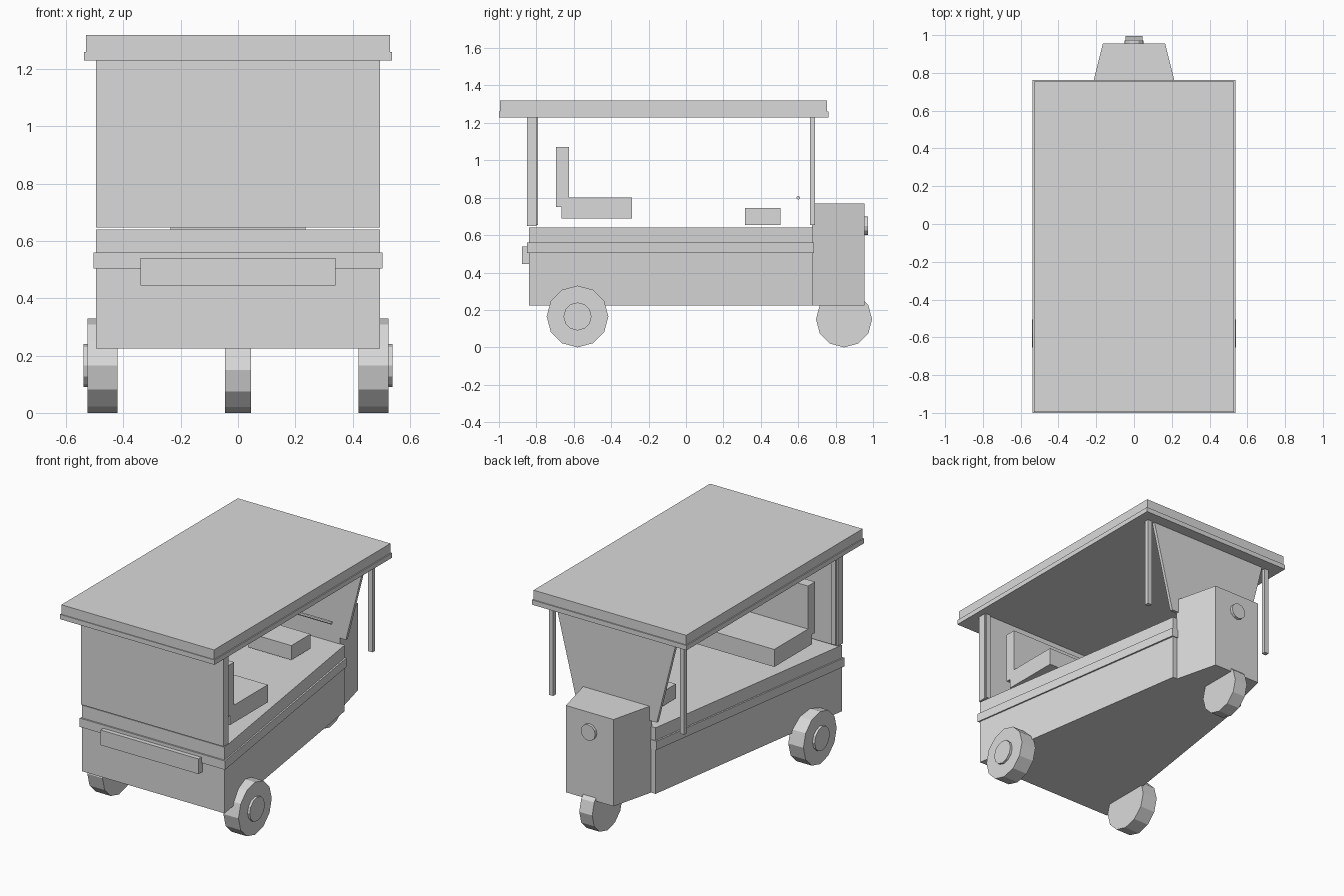
import bpy, bmesh, math
from mathutils import Matrix

cube = bpy.data.objects.get("Cube")
if cube:
    bpy.data.objects.remove(cube, do_unlink=True)

grey = bpy.data.materials.new("plain_grey")
grey.use_nodes = True
colour = (0.7, 0.7, 0.7, 1)
grey.diffuse_color = colour
grey.node_tree.nodes["Principled BSDF"].inputs["Base Color"].default_value = colour


def finish(name, bm):
    bmesh.ops.recalc_face_normals(bm, faces=bm.faces)
    mesh = bpy.data.meshes.new(name)
    bm.to_mesh(mesh)
    bm.free()
    mesh.materials.append(grey)
    obj = bpy.data.objects.new(name, mesh)
    bpy.context.collection.objects.link(obj)
    return obj


def extrude_outline(name, outline, offset):
    """Closed solid from a flat outline swept along an offset."""
    bm = bmesh.new()
    face = bm.faces.new([bm.verts.new(p) for p in outline])
    swept = bmesh.ops.extrude_face_region(bm, geom=[face])["geom"]
    verts = [v for v in swept if isinstance(v, bmesh.types.BMVert)]
    bmesh.ops.translate(bm, verts=verts, vec=offset)
    return finish(name, bm)


def tapered(name, rear, front, z0, z1):
    """Upright solid with a trapezoid plan; rear and front are (half width, y)."""
    (rw, ry), (fw, fy) = rear, front
    plan = [(-rw, ry, z0), (rw, ry, z0), (fw, fy, z0), (-fw, fy, z0)]
    return extrude_outline(name, plan, (0, 0, z1 - z0))


def box(name, half_width, y0, y1, z0, z1):
    return tapered(name, (half_width, y0), (half_width, y1), z0, z1)


def disc(name, centre, radius, depth, axis="X", sides=12):
    turn = Matrix.Rotation(math.pi / 2, 4, "Y" if axis == "X" else "X")
    bm = bmesh.new()
    bmesh.ops.create_cone(bm, cap_ends=True, segments=sides, radius1=radius,
                          radius2=radius, depth=depth,
                          matrix=Matrix.Translation(centre) @ turn)
    return finish(name, bm)


# Body and nose
tapered("body", (0.495, -0.84), (0.265, 0.68), 0.225, 0.64)
tapered("body_trim", (0.505, -0.85), (0.275, 0.685), 0.505, 0.56)
tapered("nose", (0.235, 0.675), (0.165, 0.955), 0.225, 0.77)
box("rear_bumper", 0.34, -0.878, -0.835, 0.445, 0.54)
disc("headlight", (0, 0.957, 0.65), 0.05, 0.03, "Y")

# Canopy
box("roof", 0.53, -0.995, 0.755, 1.255, 1.32)
box("roof_lip", 0.537, -1.0, 0.762, 1.23, 1.26)
box("rear_panel", 0.495, -0.85, -0.80, 0.648, 1.235)
windshield = [(-0.28, 0.67, 0.68), (0.28, 0.67, 0.68),
              (0.42, 0.67, 1.235), (-0.42, 0.67, 1.235)]
extrude_outline("windshield", windshield, (0, 0.02, 0))

# Seats and steering
box("rear_seat", 0.41, -0.665, -0.29, 0.69, 0.80)
box("rear_backrest", 0.41, -0.695, -0.625, 0.75, 1.07)
box("driver_seat", 0.15, 0.315, 0.505, 0.655, 0.745)
disc("handlebar", (0, 0.60, 0.80), 0.01, 0.46, sides=8)

# Posts and wheels
for side, sign in (("left", 1), ("right", -1)):
    for end, x, y0, y1 in (("front", 0.455, 0.663, 0.69), ("rear", 0.47, -0.82, -0.79)):
        post = box(f"{end}_post_{side}", 0.015, y0, y1, 0.655, 1.235)
        post.location.x = sign * x
    disc(f"rear_wheel_{side}", (sign * 0.4725, -0.58, 0.165), 0.165, 0.105)
    disc(f"rear_hub_{side}", (sign * 0.51, -0.58, 0.165), 0.075, 0.06)
disc("front_wheel", (0, 0.845, 0.15), 0.15, 0.09)
